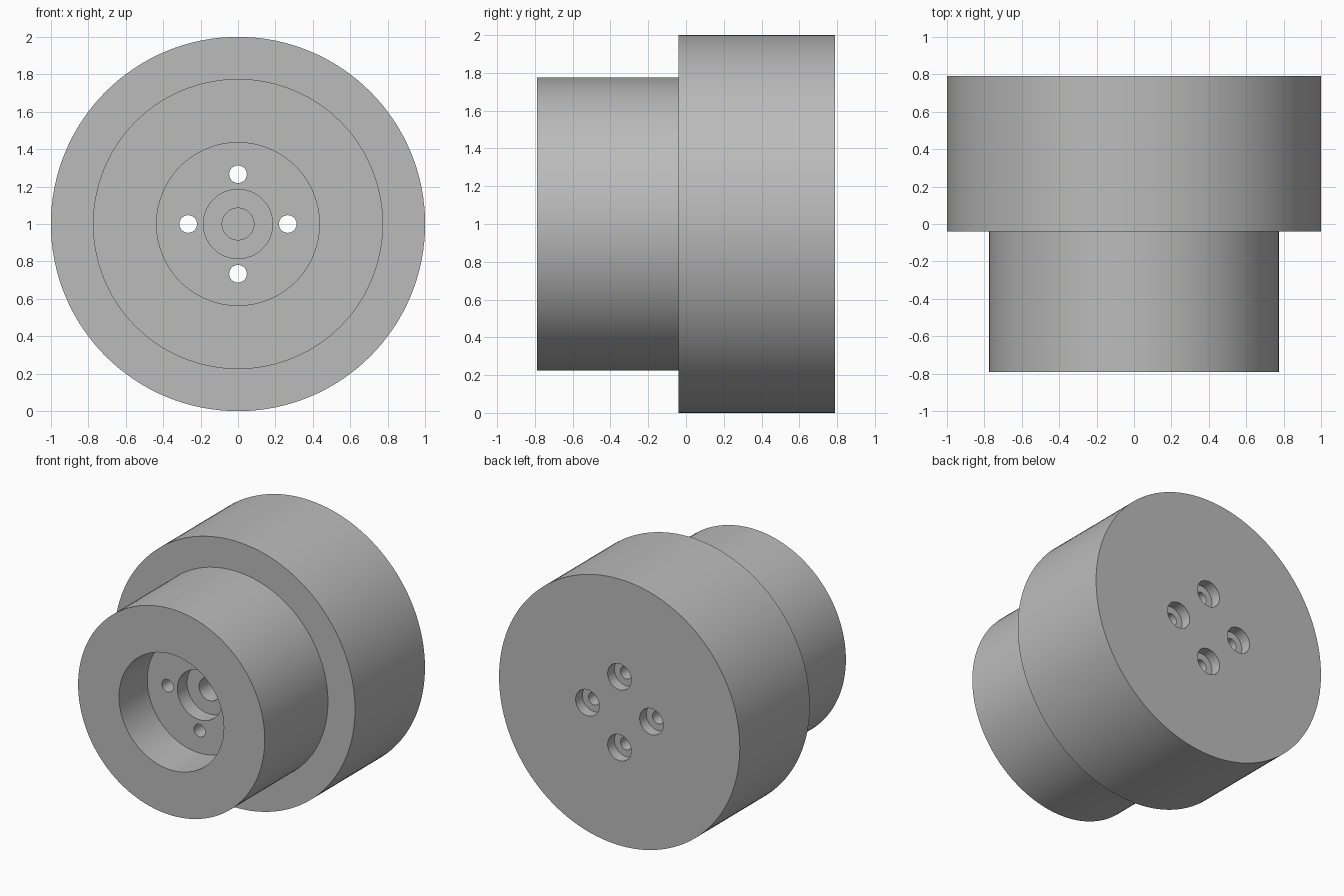
import bpy, bmesh, math
from mathutils import Vector, Matrix

cube = bpy.data.objects.get("Cube")
if cube:
    bpy.data.objects.remove(cube)

# Single grey metal
metal = bpy.data.materials.new("grey_metal")
metal.use_nodes = True
grey = (0.5, 0.5, 0.5, 1)
metal.diffuse_color = grey
metal.node_tree.nodes["Principled BSDF"].inputs["Base Color"].default_value = grey


def lathe(name, profile, x=0, z=1, steps=128):
    """Spin a closed (radius, y) profile around a front-to-back axis."""
    bm = bmesh.new()
    verts = [bm.verts.new((r, y, 0)) for r, y in profile]
    edges = [bm.edges.new(pair) for pair in zip(verts, verts[1:])]
    bmesh.ops.spin(bm, geom=verts + edges, cent=(0, 0, 0), axis=(0, 1, 0),
                   angle=math.tau, steps=steps)
    bmesh.ops.remove_doubles(bm, verts=bm.verts, dist=0.0001)
    bmesh.ops.dissolve_degenerate(bm, edges=bm.edges, dist=0.0001)
    bmesh.ops.recalc_face_normals(bm, faces=bm.faces)
    mesh = bpy.data.meshes.new(name)
    bm.to_mesh(mesh)
    bm.free()
    obj = bpy.data.objects.new(name, mesh)
    obj.location = (x, 0, z)
    bpy.context.collection.objects.link(obj)
    return obj


FRONT, STEP, BACK = -0.79, -0.04, 0.79
FLOOR = FRONT + 0.335        # bottom of the wide front recess
SEAT = FLOOR + 0.115         # bottom of the middle bore
BORE_END = 0.1               # blind end of the narrow bore

# Stepped hub with its recess and blind centre bore
hub = lathe("stepped_hub", [
    (0, BACK), (1, BACK), (1, STEP), (0.775, STEP), (0.775, FRONT),
    (0.435, FRONT), (0.435, FLOOR), (0.185, FLOOR), (0.185, SEAT),
    (0.085, SEAT), (0.085, BORE_END), (0, BORE_END)])
hub.data.materials.append(metal)

# Four counterbored screw holes, cut from the back into the recess
cutters = []
for i in range(4):
    a = i * math.pi / 2
    cutters.append(lathe("screw_hole_cutter", [
        (0, BACK + 0.1), (0.098, BACK + 0.1), (0.098, BACK - 0.08),
        (0.047, BACK - 0.08), (0.047, FLOOR - 0.1), (0, FLOOR - 0.1)],
        x=0.266 * math.cos(a), z=1 + 0.266 * math.sin(a), steps=48))
    cut = hub.modifiers.new("screw_hole", "BOOLEAN")
    cut.operation = "DIFFERENCE"
    cut.solver = "EXACT"
    cut.object = cutters[-1]

bpy.context.view_layer.update()
bpy.ops.object.select_all(action="DESELECT")
hub.select_set(True)
bpy.context.view_layer.objects.active = hub
for mod in list(hub.modifiers):
    bpy.ops.object.modifier_apply(modifier=mod.name)
for cutter in cutters:
    bpy.data.objects.remove(cutter)

# Smooth walls with crisp rims
bpy.ops.object.shade_smooth_by_angle(angle=math.radians(30))
